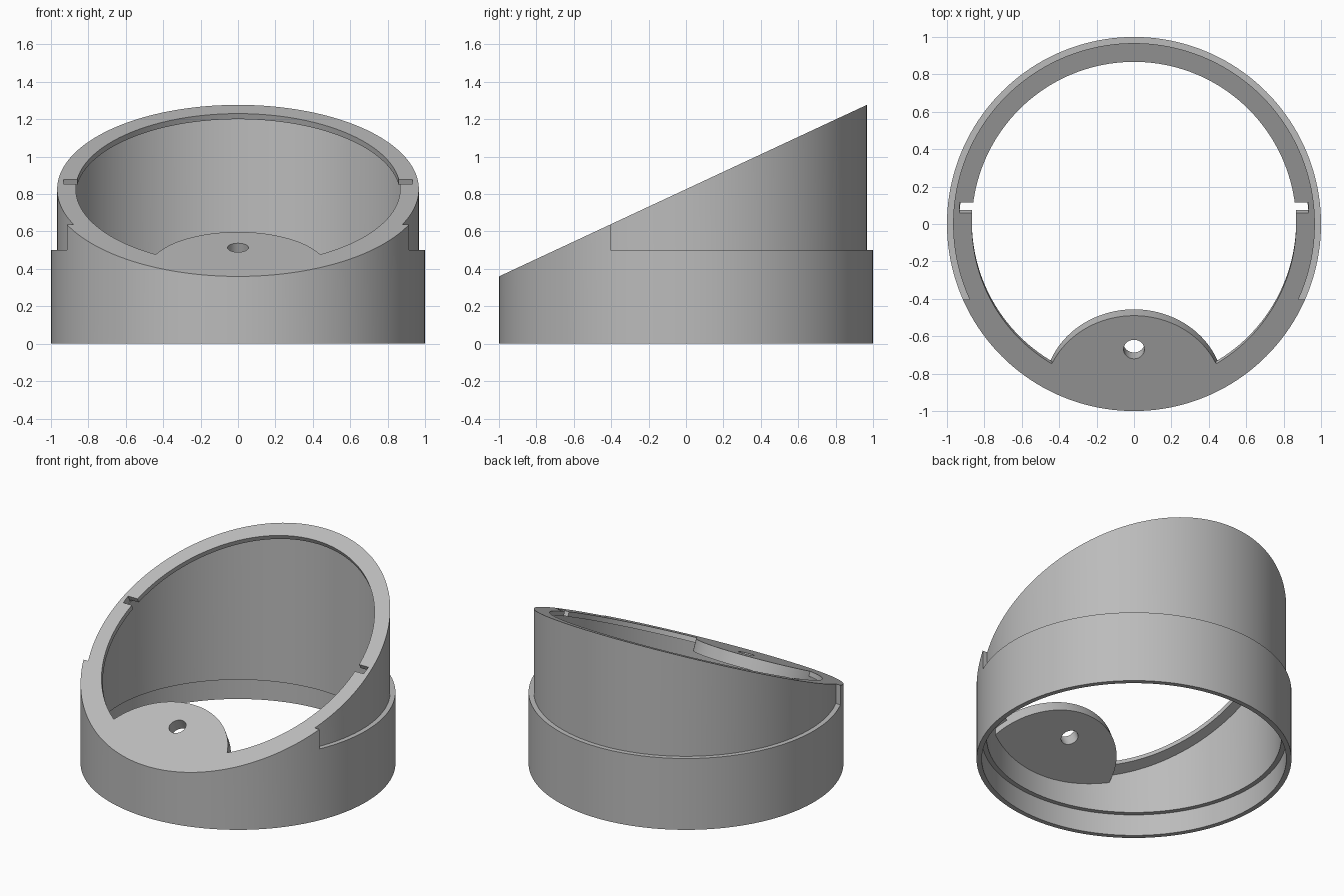
import bpy
import math
from mathutils import Matrix

if "Cube" in bpy.data.objects:
    bpy.data.objects.remove(bpy.data.objects["Cube"], do_unlink=True)

TILT = math.radians(25)
RIM_Z = 0.826       # height of the sloped rim plane on the axis
LIP = 0.033         # lip thickness
SIDES = 160


def slope_matrix(y=0.0, drop=0.0):
    """Frame lying on the sloped plane at depth y, lowered along its normal."""
    place = Matrix.Translation((0, y, RIM_Z + y * math.tan(TILT)))
    return place @ Matrix.Rotation(TILT, 4, 'X') @ Matrix.Translation((0, 0, -drop))


def cylinder(name, radius, z0, z1, matrix=None, stretch=1.0, sides=SIDES):
    bpy.ops.mesh.primitive_cylinder_add(vertices=sides, radius=radius, depth=z1 - z0)
    ob = bpy.context.object
    ob.name = name
    local = Matrix.Translation((0, 0, (z0 + z1) / 2)) @ Matrix.Diagonal((1, stretch, 1, 1))
    ob.data.transform((matrix or Matrix()) @ local)
    return ob


def box(name, low, high, matrix=None):
    bpy.ops.mesh.primitive_cube_add(size=1)
    ob = bpy.context.object
    ob.name = name
    mid = [(a + b) / 2 for a, b in zip(low, high)]
    size = [b - a for a, b in zip(low, high)]
    local = Matrix.Translation(mid) @ Matrix.Diagonal((*size, 1))
    ob.data.transform((matrix or Matrix()) @ local)
    return ob


def combine(target, tool, operation='DIFFERENCE'):
    mod = target.modifiers.new("combine", 'BOOLEAN')
    mod.operation = operation
    mod.solver = 'EXACT'
    mod.object = tool
    bpy.context.view_layer.objects.active = target
    bpy.ops.object.modifier_apply(modifier=mod.name)
    bpy.data.objects.remove(tool, do_unlink=True)


# Outer body, stepped in above the base except at the front
body = cylinder("sloped_collar", 1.0, 0, 1.5)
step = box("step_cutter", (-2, -0.405, 0.5), (2, 2, 2))
combine(step, cylinder("step_core", 0.967, 0, 3))
combine(body, step)

# Bottom socket and main bore, which stops under the sloped lip
combine(body, cylinder("socket_cutter", 0.967, -0.5, 0.15))
bore = cylinder("bore_cutter", 0.935, 0.1, 2)
combine(bore, box("lip_block", (-3, -3, 0), (3, 3, 3), slope_matrix(drop=LIP)))
combine(body, bore)

# Opening through the lip, square to the slope
combine(body, cylinder("opening_cutter", 0.867, -0.1, 1.2, slope_matrix(),
                       1 / math.cos(TILT)))

# Rounded mounting tab at the front
tab = cylinder("tab", 0.481, -0.08, 0.4, slope_matrix(-0.926))
combine(tab, cylinder("tab_limit", 0.98, -1, 3), 'INTERSECT')
combine(body, tab, 'UNION')

# Sloped top, tab hole and side slots
combine(body, box("slope_cutter", (-3, -3, 0), (3, 3, 3), slope_matrix()))
combine(body, cylinder("hole_cutter", 0.056, -0.3, 0.3, slope_matrix(-0.67), sides=48))
for side in (-1, 1):
    xs = sorted((side * 0.84, side * 0.932))
    combine(body, box("slot_cutter", (xs[0], -0.03, -0.05), (xs[1], 0.03, 0.1),
                      slope_matrix(0.087)))

# Material and shading
grey = bpy.data.materials.new("plain grey")
grey.use_nodes = True
colour = (0.5, 0.5, 0.5, 1)
grey.diffuse_color = colour
for node in grey.node_tree.nodes:
    if node.type == 'BSDF_PRINCIPLED':
        node.inputs["Base Color"].default_value = colour
body.data.materials.clear()
body.data.materials.append(grey)
for poly in body.data.polygons:
    poly.material_index = 0

bpy.ops.object.select_all(action='DESELECT')
body.select_set(True)
bpy.context.view_layer.objects.active = body
bpy.ops.object.shade_smooth_by_angle(angle=math.radians(20))
